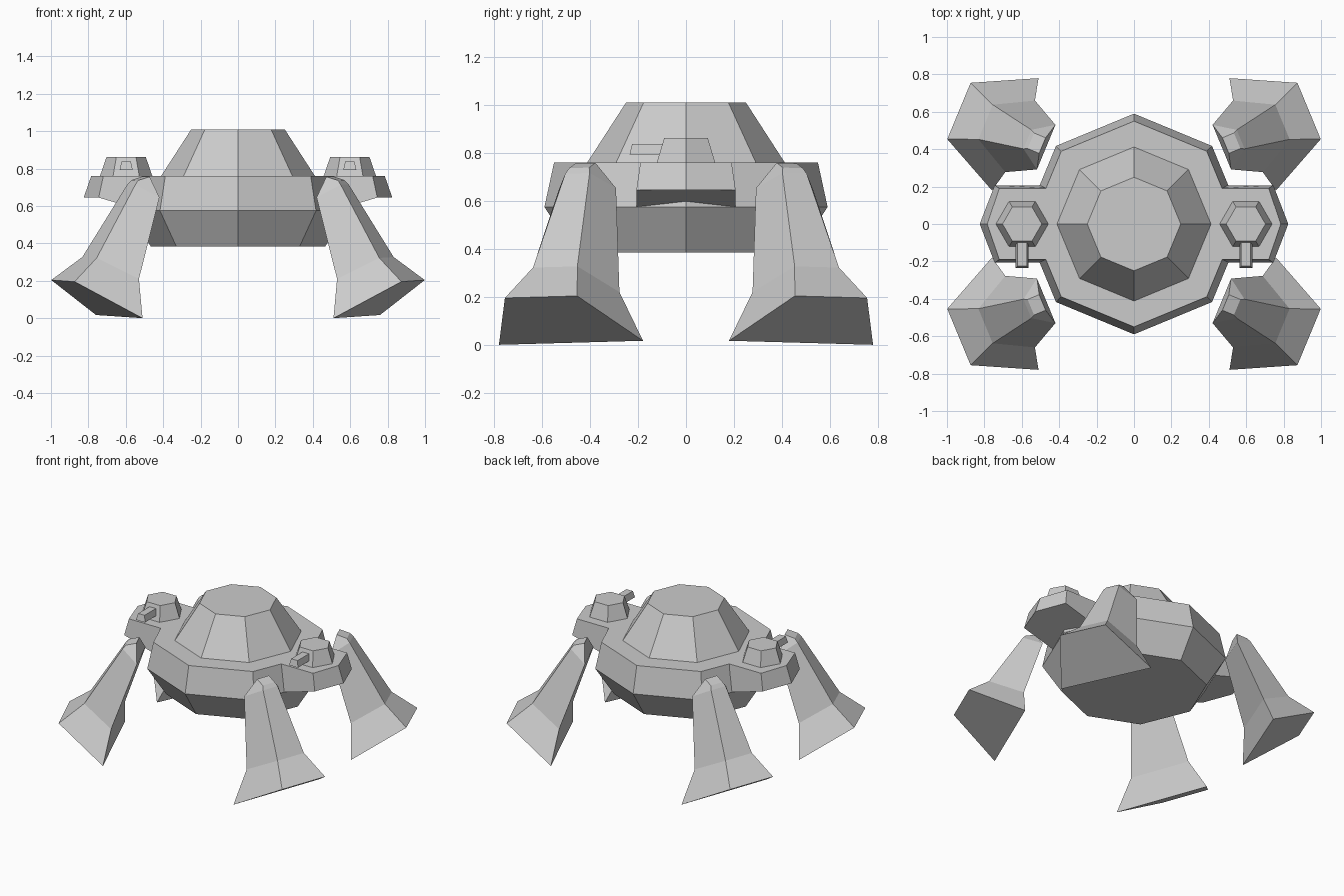
import bpy
import bmesh
from math import cos, sin, radians, pi

cube = bpy.data.objects.get("Cube")
if cube:
    bpy.data.objects.remove(cube, do_unlink=True)

grey = bpy.data.materials.new("light_grey")
grey.use_nodes = True
grey.diffuse_color = (0.6, 0.6, 0.6, 1)
grey.node_tree.nodes["Principled BSDF"].inputs["Base Color"].default_value = (0.6, 0.6, 0.6, 1)


def loft(name, rings):
    """Join matching rings of points into a closed flat-faced solid."""
    bm = bmesh.new()
    loops = [[bm.verts.new(p) for p in ring] for ring in rings]
    n = len(loops[0])
    for low, high in zip(loops, loops[1:]):
        for i in range(n):
            j = (i + 1) % n
            bm.faces.new((low[i], low[j], high[j], high[i]))
    bm.faces.new(loops[0][::-1])
    bm.faces.new(loops[-1])
    bmesh.ops.recalc_face_normals(bm, faces=bm.faces)
    mesh = bpy.data.meshes.new(name)
    bm.to_mesh(mesh)
    bm.free()
    mesh.materials.append(grey)
    obj = bpy.data.objects.new(name, mesh)
    bpy.context.collection.objects.link(obj)
    return obj


def polygon(sides, radius, z, x=0):
    return [(x + radius * cos(2 * pi * i / sides), radius * sin(2 * pi * i / sides), z)
            for i in range(sides)]


# Eight-sided hull and dome
loft("hull", [polygon(8, r, z) for r, z in ((0.467, 0.385), (0.59, 0.575), (0.55, 0.76))])
loft("dome", [polygon(8, r, z) for r, z in ((0.415, 0.755), (0.25, 1.01))])


# Side pods: pointed platforms with an underside sloping into the hull
def pod_ring(side, tip, shoulder, half, z_out, z_in):
    points = [(0.4, -half, z_in), (shoulder, -half, z_out), (tip, 0, z_out),
              (shoulder, half, z_out), (0.4, half, z_in), (0.4, 0, z_in)]
    return [(side * x, y, z) for x, y, z in points]


for side, label in ((1, "left"), (-1, "right")):
    loft(label + "_pod", [pod_ring(side, 0.825, 0.745, 0.207, 0.645, 0.545),
                          pod_ring(side, 0.785, 0.72, 0.19, 0.76, 0.76)])
    # Six-sided gun turret
    cx = 0.598 * side
    loft(label + "_turret", [polygon(6, 0.142, 0.755, cx), polygon(6, 0.105, 0.862, cx)])
    # Tapered gun barrel
    loft(label + "_gun", [
        [(cx - w, -0.06, z), (cx + w, -0.06, z), (cx + w, front, z), (cx - w, front, z)]
        for w, front, z in ((0.035, -0.235, 0.793), (0.025, -0.225, 0.837))])

# Leg sections: inner (reach, half width, height), then outer
LEG = [
    ((0.77, 0.325, 0.009), (1.096, 0.163, 0.2)),
    ((0.742, 0.207, 0.215), (0.942, 0.1, 0.325)),
    ((0.591, 0.129, 0.65), (0.70, 0.055, 0.715)),
    ((0.613, 0.045, 0.758), (0.68, 0.045, 0.738)),
]
CENTRE = 0.2
TILT = 0.026
c, s = cos(radians(22.5)), sin(radians(22.5))


def leg_ring(section, sx, sy):
    (ui, wi, zi), (uo, wo, zo) = section
    ring = []
    for u, w, z in ((ui, -wi, zi), (uo, -wo, zo), (uo, wo, zo), (ui, wi, zi)):
        v = CENTRE + w
        ring.append((sx * (u * c - v * s), sy * (u * s + v * c), z - TILT * w))
    return ring


# Four splayed legs
for sx, side in ((1, "left"), (-1, "right")):
    for sy, end in ((-1, "front"), (1, "back")):
        loft(end + "_" + side + "_leg", [leg_ring(sec, sx, sy) for sec in LEG])
